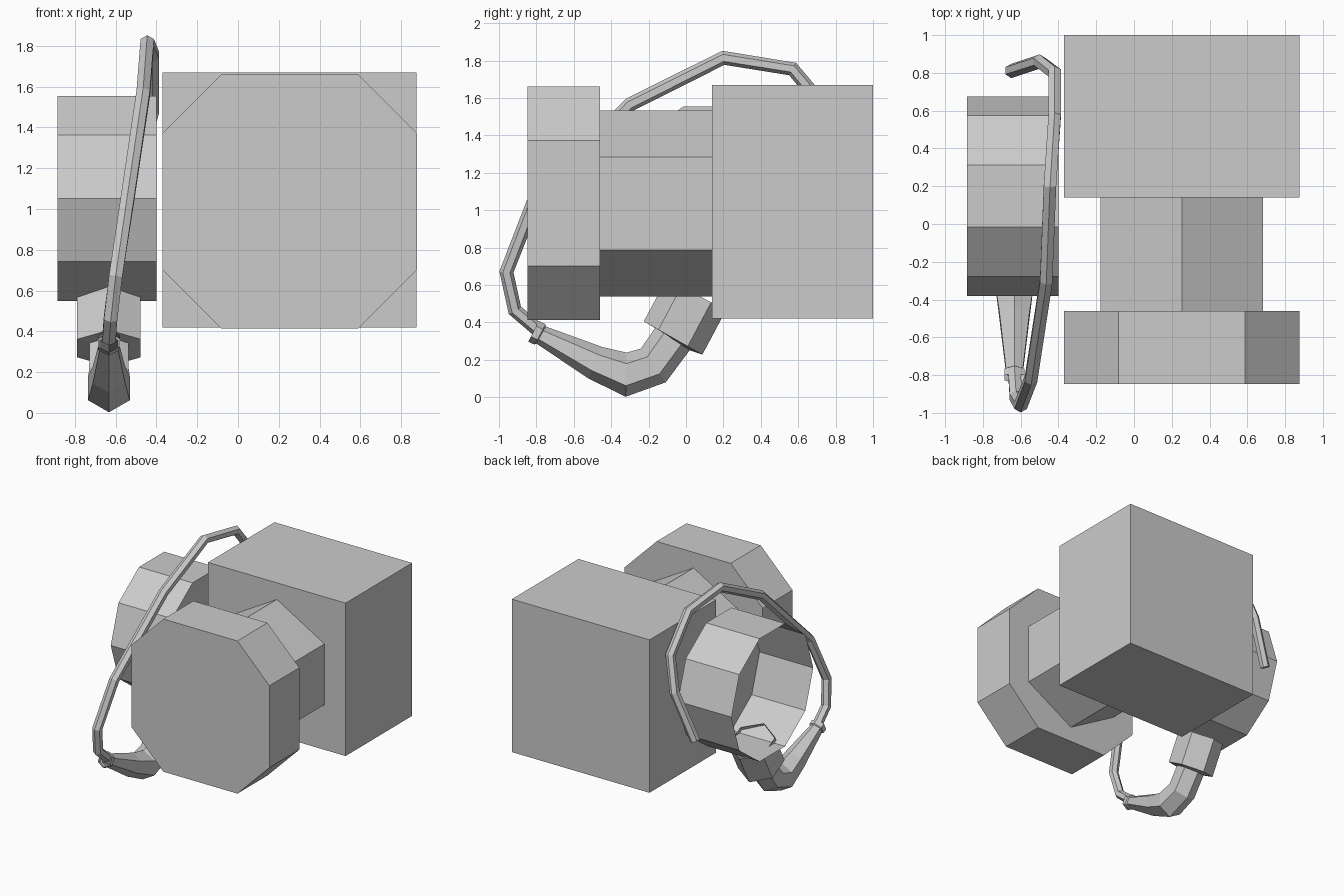
import bpy, bmesh, math
from mathutils import Vector

if "Cube" in bpy.data.objects:
    bpy.data.objects.remove(bpy.data.objects["Cube"])


def add_mesh(name, verts, faces):
    me = bpy.data.meshes.new(name)
    me.from_pydata([tuple(v) for v in verts], [], faces)
    me.update()
    ob = bpy.data.objects.new(name, me)
    bpy.context.collection.objects.link(ob)
    bm = bmesh.new()
    bm.from_mesh(me)
    bmesh.ops.recalc_face_normals(bm, faces=bm.faces)
    bm.to_mesh(me)
    bm.free()
    return ob


def loft(name, rings, cap_start=False, cap_end=False):
    n = len(rings[0])
    verts = [v for r in rings for v in r]
    faces = [(k * n + i, k * n + (i + 1) % n, (k + 1) * n + (i + 1) % n, (k + 1) * n + i)
             for k in range(len(rings) - 1) for i in range(n)]
    if cap_start:
        faces.append(tuple(range(n)))
    if cap_end:
        faces.append(tuple(range((len(rings) - 1) * n, len(rings) * n)))
    return add_mesh(name, verts, faces)


def prism_y(name, outline, y0, y1):
    return loft(name, [[(x, y, z) for x, z in outline] for y in (y0, y1)], True, True)


def hex_sweep(name, path, cap_start=False, cap_end=False):
    """Hexagonal tube along (x, y, z, radius) points, corners in the bend plane."""
    pts = [Vector(p[:3]) for p in path]
    rings = []
    for i, p in enumerate(pts):
        t = Vector()
        if i > 0:
            t += (p - pts[i - 1]).normalized()
        if i < len(pts) - 1:
            t += (pts[i + 1] - p).normalized()
        t.normalize()
        u = (Vector((1, 0, 0)) - t * t.x).normalized()
        v = t.cross(u)
        r = path[i][3]
        rings.append([p + r * (math.sin(a) * u + math.cos(a) * v)
                      for a in (k * math.pi / 3 for k in range(6))])
    return loft(name, rings, cap_start, cap_end)


CX, CZ = 0.253, 1.037

# Rear box
prism_y("rear_box", [(-0.37, 0.42), (0.875, 0.42), (0.875, 1.67), (-0.37, 1.67)], 0.14, 1.0)

# Hexagonal neck
prism_y("neck", [(CX + 0.497 * math.sin(k * math.pi / 3), CZ + 0.497 * math.cos(k * math.pi / 3))
                 for k in range(6)], -0.46, 0.14)

# Octagonal front block
a, b = 0.335, 0.624
prism_y("front_block", [(CX + x, CZ + z) for x, z in
                        [(-a, b), (a, b), (b, a), (b, -a), (a, -b), (-a, -b), (-b, -a), (-b, a)]],
        -0.847, -0.46)

# Ten-sided cup, open on the left
cup = [(0.148 + 0.528 * math.cos(k * math.pi / 5), 1.052 + 0.528 * math.sin(k * math.pi / 5))
       for k in range(10)]
loft("cup", [[(x, y, z) for y, z in cup] for x in (-0.885, -0.40)], False, True)

# Collar stepping into a tapered bent spout
X = -0.633
hex_sweep("spout", [(X, y, z, r) for y, z, r in [
    (0.055, 0.55, 0.18), (-0.069, 0.317, 0.18), (-0.072, 0.312, 0.11), (-0.175, 0.17, 0.112),
    (-0.32, 0.121, 0.118), (-0.485, 0.185, 0.092), (-0.775, 0.333, 0.052),
    (-0.78, 0.336, 0.062), (-0.815, 0.353, 0.062)]])

# Thin cable looping from the spout over the cup
hex_sweep("cable", [p + (0.038,) for p in [
    (X, -0.79, 0.36), (-0.625, -0.915, 0.465), (-0.60, -0.96, 0.67), (-0.545, -0.82, 1.03),
    (-0.465, -0.30, 1.565), (-0.445, 0.20, 1.815), (-0.42, 0.57, 1.755), (-0.42, 0.80, 1.48),
    (-0.50, 0.86, 1.22), (-0.65, 0.81, 0.85)]], True, True)
